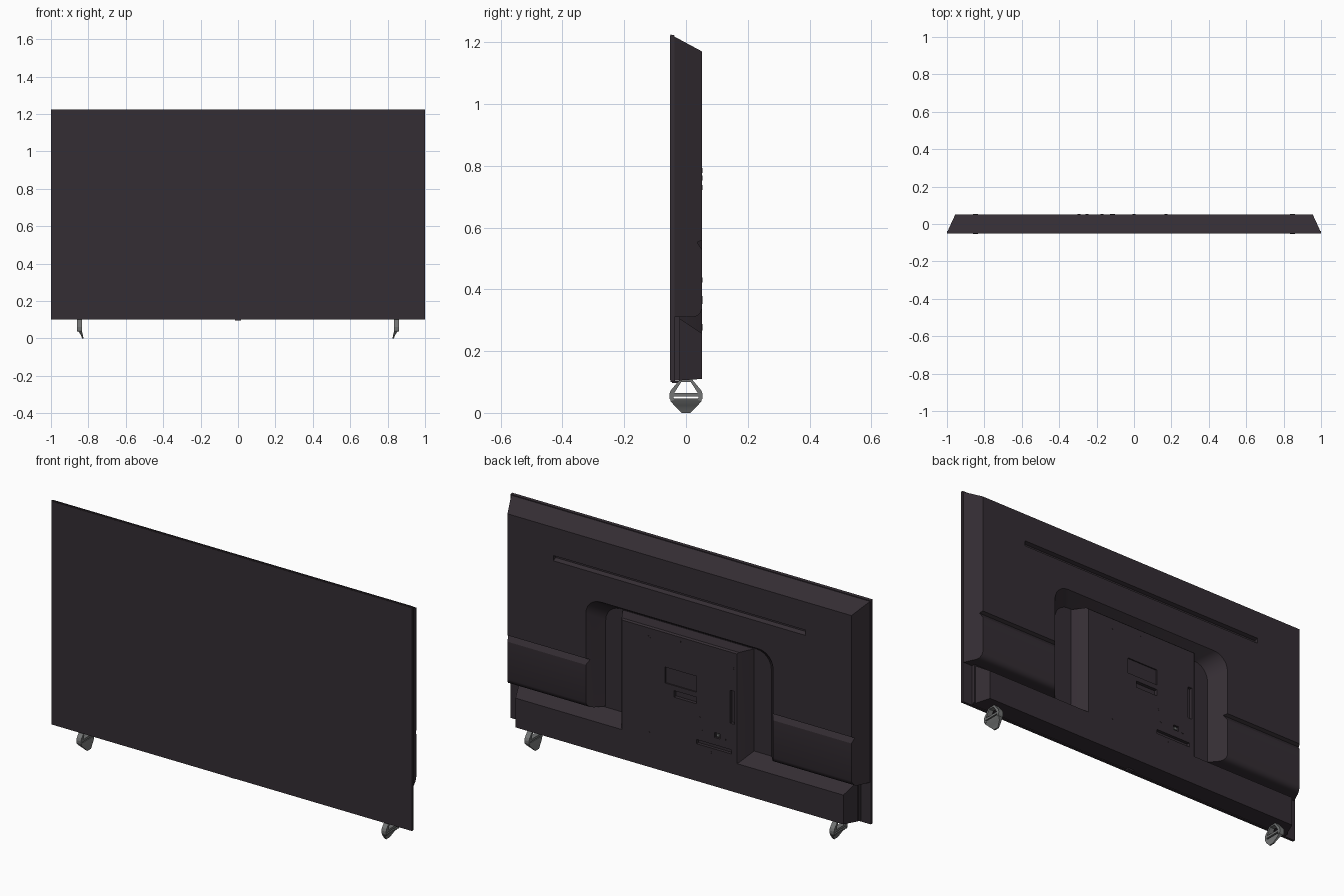
import bpy, bmesh, math

if "Cube" in bpy.data.objects:
    bpy.data.objects.remove(bpy.data.objects["Cube"])

def material(name, rgb):
    m = bpy.data.materials.new(name)
    m.diffuse_color = (*rgb, 1)
    m.use_nodes = True
    m.node_tree.nodes["Principled BSDF"].inputs["Base Color"].default_value = m.diffuse_color
    return m

DARK = material("dark plum plastic", (0.034, 0.026, 0.033))
GREY = material("grey metal", (0.17, 0.175, 0.175))

def loft(name, rings, mat=DARK, smooth=True):
    """Skin a list of equal-length closed rings and cap both ends."""
    bm = bmesh.new()
    loops = [[bm.verts.new(p) for p in r] for r in rings]
    n = len(rings[0])
    for a, b in zip(loops, loops[1:]):
        for i in range(n):
            j = (i + 1) % n
            bm.faces.new((a[i], a[j], b[j], b[i]))
    bm.faces.new(loops[0])
    bm.faces.new(loops[-1])
    bmesh.ops.recalc_face_normals(bm, faces=bm.faces)
    me = bpy.data.meshes.new(name)
    bm.to_mesh(me)
    bm.free()
    me.materials.append(mat)
    ob = bpy.data.objects.new(name, me)
    bpy.context.collection.objects.link(ob)
    if smooth:
        shade(ob)
    return ob

def activate(ob):
    bpy.ops.object.select_all(action='DESELECT')
    ob.select_set(True)
    bpy.context.view_layer.objects.active = ob

def shade(ob):
    activate(ob)
    bpy.ops.object.shade_smooth_by_angle(angle=math.radians(30))

def rect(y, x0, x1, z0, z1):
    return [(x0, y, z0), (x1, y, z0), (x1, y, z1), (x0, y, z1)]

def box(name, x0, x1, y0, y1, z0, z1, mat=DARK):
    return loft(name, [rect(y0, x0, x1, z0, z1), rect(y1, x0, x1, z0, z1)], mat, False)

def prism_x(name, yz, x0, x1, mat=DARK):
    return loft(name, [[(x, y, z) for y, z in yz] for x in (x0, x1)], mat, False)

def cut(ob, cutters):
    """Subtract the cutters for good, then drop them."""
    for c in cutters:
        c.hide_render = True
        m = ob.modifiers.new("cut", 'BOOLEAN')
        m.operation, m.solver, m.object = 'DIFFERENCE', 'EXACT', c
        activate(ob)
        # keep the cut ahead of any smoothing modifier
        bpy.ops.object.modifier_move_to_index(modifier=m.name, index=0)
        bpy.ops.object.modifier_apply(modifier=m.name)
        bpy.data.objects.remove(c, do_unlink=True)
    shade(ob)

BACK = 0.052

# front frame with the screen plate, and the inner slab that floors the arch channel
loft("frame", [rect(-0.050, -1, 1, 0.10, 1.225), rect(-0.037, -1, 1, 0.10, 1.222)])
box("screen", -0.996, 0.996, -0.052, -0.050, 0.106, 1.221)
box("inner_slab", -0.945, 0.945, -0.038, -0.02, 0.108, 1.15)
box("sensor", -0.016, 0.016, -0.045, -0.02, 0.096, 0.104)

# rear shell: an inverted U around the arch channel, with a rolled lower edge
def arch_ring(y, bottom):
    t = (y + 0.02) / (BACK + 0.02)           # 0 at channel floor, 1 at back
    s = (y + 0.037) / (BACK + 0.037)
    w, top = 0.996 - 0.041 * s, 1.218 - 0.048 * s
    a, arch, r = 0.46 + 0.06 * t, 0.82 + 0.045 * t, 0.08
    pts = [(-w, bottom), (-w, top), (w, top), (w, bottom), (a, bottom)]
    for side in (1, -1):
        for k in range(7):
            ang = math.pi / 2 * (k / 6 if side == 1 else 1 + k / 6)
            pts.append((side * (a - r) + r * math.cos(ang), arch - r + r * math.sin(ang)))
    pts.append((-a, bottom))
    return [(x, y, z) for x, z in pts]

shell = loft("rear_shell", [arch_ring(y, b) for y, b in
             ((-0.037, 0.31), (0.022, 0.31), (0.036, 0.314), (0.047, 0.325), (BACK, 0.34))])
groove = [(0.056, 0.562), (0.036, 0.552), (0.056, 0.522)]
cut(shell, [
    prism_x("vent_cutter", [(0.056, 1.03), (0.034, 1.022), (0.034, 1.012), (0.056, 1.0)], -0.7, 0.7),
    prism_x("groove_cutter_a", groove, 0.40, 1.05),
    prism_x("groove_cutter_b", groove, -1.05, -0.40),
])

# bottom bar with its sloping shelf
loft("bottom_bar", [rect(-0.037, -0.945, 0.945, 0.104, 0.316),
                    rect(BACK, -0.91, 0.91, 0.11, 0.257)], smooth=False)

# central electronics box
housing = loft("electronics_box", [rect(-0.03, -0.37, 0.37, 0.257, 0.818),
                                   rect(0.045, -0.326, 0.326, 0.257, 0.814),
                                   rect(BACK, -0.319, 0.319, 0.257, 0.807)])
recesses = [(-0.095, 0.08, 0.555, 0.635, 0.046), (-0.095, 0.03, 0.497, 0.53, 0.035),
            (-0.305, -0.282, 0.45, 0.615, 0.036), (-0.29, -0.095, 0.297, 0.318, 0.036),
            (-0.225, -0.195, 0.355, 0.38, 0.042)]
cut(housing, [box("recess_cutter", x0, x1, d, 0.06, z0, z1) for x0, x1, z0, z1, d in recesses])
box("port_plug", -0.217, -0.203, 0.041, 0.049, 0.361, 0.374, GREY)

# screw heads on the box and bar
for i, (x, z) in enumerate([(0.17, 0.76), (-0.295, 0.73), (0.0, 0.785), (0.17, 0.28),
                            (-0.17, 0.275), (-0.11, 0.43), (-0.12, 0.37), (-0.25, 0.36)]):
    loft(f"screw_{i + 1}", [[(x + 0.008 * math.cos(k * math.pi / 6), y,
                              z + 0.008 * math.sin(k * math.pi / 6)) for k in range(12)]
                            for y in (0.05, 0.053)])

# feet: two bent straps, cross bars and a tapering blade each
strap = [(0.010, 0.108), (0.020, 0.108), (0.050, 0.072), (0.054, 0.060),
         (0.053, 0.046), (0.048, 0.038), (0.038, 0.042), (0.042, 0.058), (0.036, 0.068)]
for side, label in ((1, "right"), (-1, "left")):
    x0, x1 = 0.834 * side, 0.860 * side
    for end, where in ((1, "back"), (-1, "front")):
        prism_x(f"{label}_foot_{where}_strap", [(y * end, z) for y, z in strap], x0, x1, GREY)
    box(f"{label}_foot_mount", x0, x1, -0.02, 0.02, 0.10, 0.11, GREY)
    box(f"{label}_foot_cross_bar", x0, x1, -0.044, 0.044, 0.053, 0.064, GREY)
    blade = []
    for xa, xb, w, z in ((0.836, 0.860, 0.050, 0.047), (0.834, 0.856, 0.050, 0.038),
                         (0.831, 0.843, 0.038, 0.024), (0.826, 0.833, 0.014, 0.0)):
        blade.append([(xa * side, -w, z), (xb * side, -w, z), (xb * side, w, z), (xa * side, w, z)])
    loft(f"{label}_foot_blade", blade, GREY)
